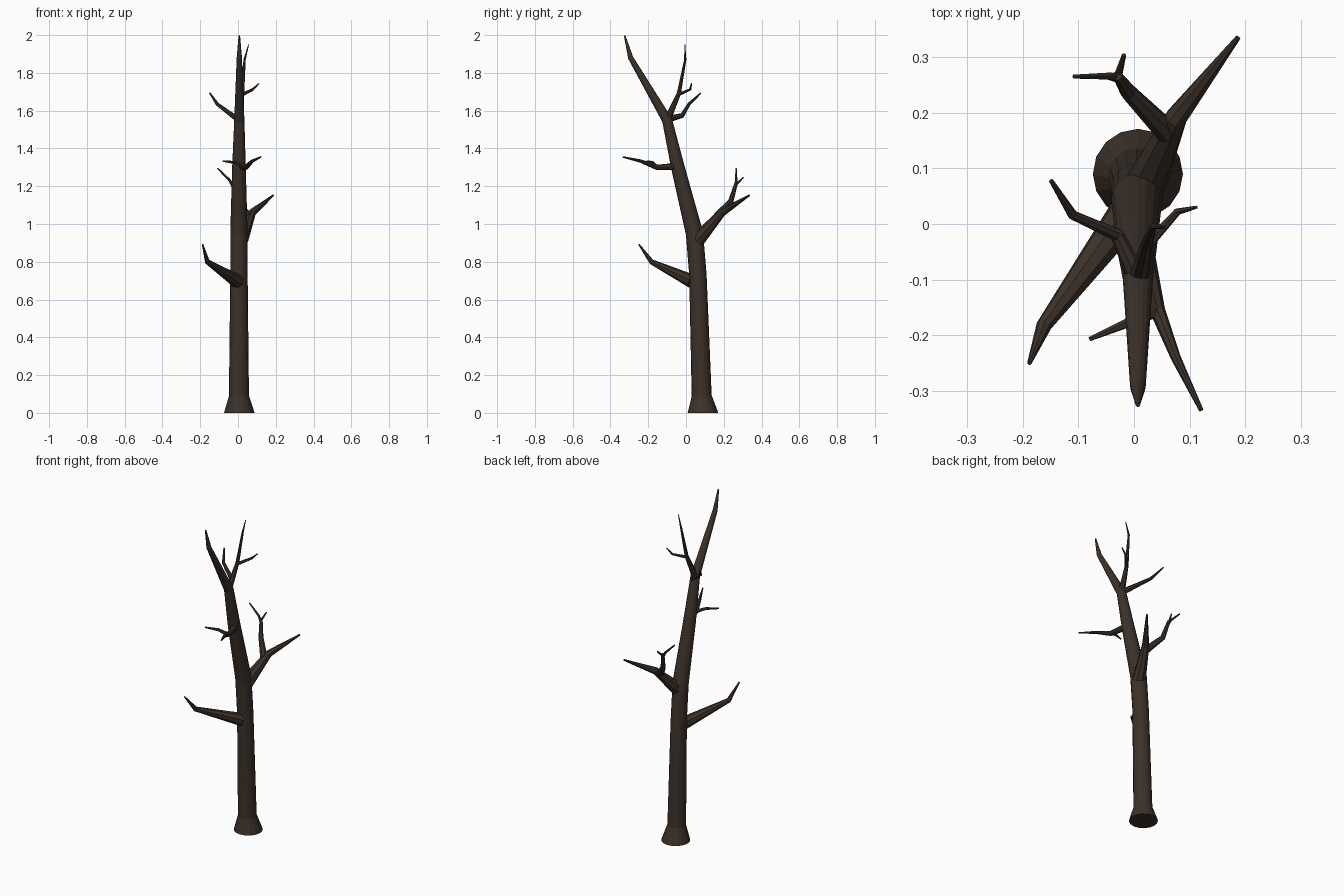
import bpy, bmesh, math
from mathutils import Vector

bark = bpy.data.materials.new("dark_bark")
bark.diffuse_color = (0.045, 0.031, 0.023, 1)


def limb(name, points, sides, start_dir=None):
    """Tapered tube through (x, y, z, radius) points, capped at both ends."""
    pos = [Vector(p[:3]) for p in points]
    bm = bmesh.new()
    rings, side = [], Vector((1, 0, 0))
    for i, p in enumerate(pos):
        before = (p - pos[i - 1]).normalized() if i else Vector()
        after = (pos[i + 1] - p).normalized() if i < len(pos) - 1 else Vector()
        t = (before + after).normalized()
        if i == 0 and start_dir:
            t = Vector(start_dir)
        # carry the ring orientation along the path without twist
        side = side - t * side.dot(t)
        if side.length < 0.2:
            side = t.orthogonal()
        side.normalize()
        up = t.cross(side)
        ring = []
        for k in range(sides):
            a = 2 * math.pi * k / sides
            ring.append(bm.verts.new(p + (side * math.cos(a) + up * math.sin(a)) * points[i][3]))
        rings.append(ring)
    for a, b in zip(rings, rings[1:]):
        for k in range(sides):
            n = (k + 1) % sides
            bm.faces.new((a[k], a[n], b[n], b[k]))
    bm.faces.new(rings[0][::-1])
    bm.faces.new(rings[-1])
    bmesh.ops.recalc_face_normals(bm, faces=bm.faces)
    mesh = bpy.data.meshes.new(name)
    bm.to_mesh(mesh)
    bm.free()
    mesh.materials.append(bark)
    obj = bpy.data.objects.new(name, mesh)
    bpy.context.collection.objects.link(obj)
    return obj


# Trunk with flared foot, leaning to a pointed leader
limb("trunk", [
    (0.007, 0.09, 0, 0.081), (0.005, 0.083, 0.09, 0.053), (0.005, 0.063, 0.73, 0.046),
    (0.005, 0.045, 0.95, 0.046), (0.005, -0.043, 1.30, 0.036), (0.007, -0.1, 1.55, 0.027),
    (0.007, -0.293, 1.88, 0.014), (0.007, -0.325, 1.998, 0.004)], 16, (0, 0, 1))

# Low front-left branch
limb("low_branch", [
    (0.0, 0.035, 0.695, 0.037), (-0.162, -0.183, 0.80, 0.014), (-0.188, -0.25, 0.893, 0.004)], 8)

# Back-right branch with a forked side shoot
limb("back_branch", [
    (0.015, 0.06, 0.915, 0.04), (0.075, 0.19, 1.06, 0.021), (0.187, 0.335, 1.152, 0.005)], 8)
limb("back_shoot", [
    (0.06, 0.165, 1.04, 0.022), (-0.01, 0.237, 1.12, 0.015), (-0.03, 0.267, 1.22, 0.009)], 8)
limb("back_twig_left", [
    (-0.027, 0.262, 1.20, 0.009), (-0.045, 0.266, 1.232, 0.007), (-0.108, 0.265, 1.295, 0.004)], 6)
limb("back_twig_right", [
    (-0.03, 0.262, 1.205, 0.008), (-0.018, 0.304, 1.247, 0.004)], 6)

# Front branch at mid height with side twig
limb("front_branch", [
    (0.015, -0.04, 1.305, 0.02), (0.042, -0.155, 1.30, 0.014),
    (0.075, -0.24, 1.333, 0.009), (0.121, -0.335, 1.355, 0.004)], 8)
limb("front_twig", [
    (0.045, -0.155, 1.30, 0.012), (-0.01, -0.177, 1.325, 0.009), (-0.08, -0.207, 1.333, 0.004)], 6)

# Crown: left branch, upright branch and its side twig
limb("crown_left_branch", [
    (0.005, -0.095, 1.555, 0.018), (-0.03, -0.02, 1.575, 0.013),
    (-0.11, 0.016, 1.635, 0.009), (-0.149, 0.078, 1.693, 0.004)], 8)
limb("crown_upright_branch", [
    (0.008, -0.1, 1.55, 0.019), (0.022, -0.038, 1.69, 0.011),
    (0.035, -0.004, 1.87, 0.006), (0.056, -0.006, 1.95, 0.002)], 8)
limb("crown_twig", [
    (0.022, -0.04, 1.685, 0.01), (0.078, 0.022, 1.712, 0.007), (0.112, 0.03, 1.745, 0.003)], 6)
